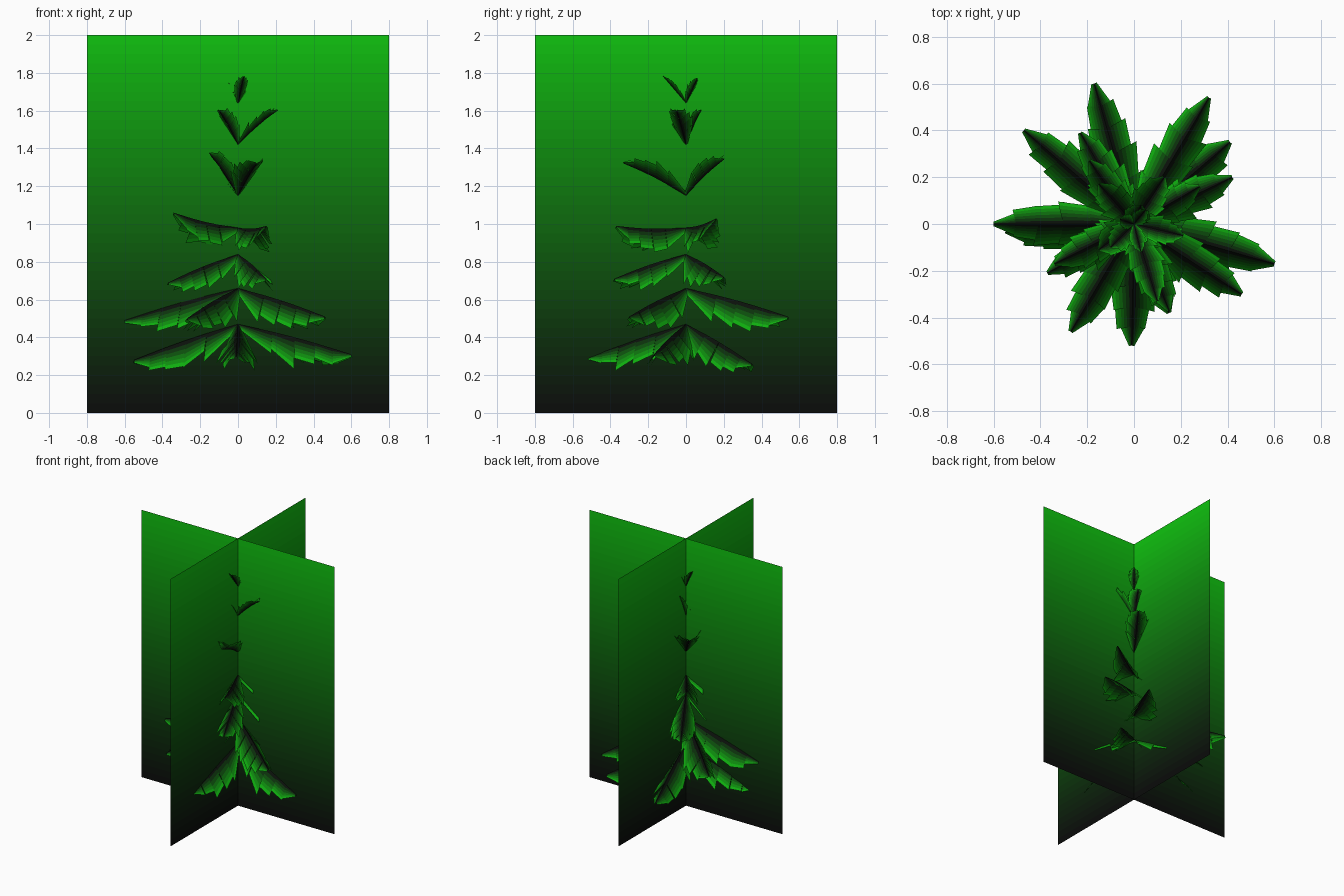
import bpy, math, random
from mathutils import Vector

if "Cube" in bpy.data.objects:
    bpy.data.objects.remove(bpy.data.objects["Cube"])

random.seed(4)
BANDS, STRIPS = 40, 6
DARK, GREEN = Vector((0.04, 0.045, 0.04)), Vector((0.06, 0.77, 0.06))
mats = []
for i in range(BANDS):
    m = bpy.data.materials.new(f"green_{i}")
    c = DARK.lerp(GREEN, i / (BANDS - 1))
    m.diffuse_color = (*[((v + 0.055) / 1.055) ** 2.4 for v in c], 1)
    m.use_nodes = True
    m.node_tree.nodes["Principled BSDF"].inputs["Base Color"].default_value = m.diffuse_color
    mats.append(m)


def make(name, verts, faces, shades):
    me = bpy.data.meshes.new(name)
    me.from_pydata(verts, [], faces)
    for m in mats:
        me.materials.append(m)
    for p, s in zip(me.polygons, shades):
        p.material_index = s
    ob = bpy.data.objects.new(name, me)
    bpy.context.collection.objects.link(ob)
    return ob


# crossed upright cards, shaded dark to green in bands
def card(name, angle):
    verts = [(s * 0.8, 0, 2 * i / BANDS) for i in range(BANDS + 1) for s in (-1, 1)]
    faces = [(2 * i, 2 * i + 1, 2 * i + 3, 2 * i + 2) for i in range(BANDS)]
    make(name, verts, faces, range(BANDS)).rotation_euler.z = angle


card("card_across", 0)
card("card_along", math.pi / 2)


# frond: ridge with a row of loose leaflets down each side
def frond(name, base_z, tip, width, droop, sag):
    root, tip = Vector((0, 0, base_z)), Vector(tip)
    out = Vector((tip.x, tip.y, 0))
    length = out.length
    out.normalize()
    side = Vector((-out.y, out.x, 0))
    ts = [0, 0.3, 0.5, 0.68, 0.84, 1]
    wide = [0.55, 0.95, 1.0, 0.85, 0.6, 0.1]

    def spine(t):
        p = root.lerp(tip, t)
        p.z -= sag * math.sin(math.pi * t)
        return p

    verts, faces, shades = [], [], []
    for s in (-1, 1):
        for i in range(5):
            a, b = spine(ts[i]), spine(ts[i + 1])
            rims = []
            for p, k, grow in ((a, wide[i], 0.85), (b, wide[i + 1], 1.05)):
                f = k * grow * random.uniform(0.88, 1.1)
                rims.append(p + side * s * width * f + out * length * 0.04 * f
                            - Vector((0, 0, droop * f * random.uniform(0.85, 1.15))))
            if i == 0:
                rims[0] = a + (rims[0] - a) * 0.4
            n = len(verts)
            for j in range(STRIPS + 1):
                verts += [a.lerp(rims[0], j / STRIPS), b.lerp(rims[1], j / STRIPS)]
            for j in range(STRIPS):
                q = n + 2 * j
                faces.append((q, q + 1, q + 3, q + 2) if s < 0 else (q, q + 2, q + 3, q + 1))
                shades.append(int((j + 0.3) / STRIPS * (BANDS - 1)))
    make(name, verts, faces, shades)


# tiers: root height, leaf half width, droop, sag, frond tips
tiers = [
    (0.47, 0.10, 0.135, -0.01, [(0.60, -0.17, 0.31), (0.41, 0.35, 0.26), (-0.17, 0.60, 0.30),
                                (-0.55, -0.03, 0.28), (-0.01, -0.52, 0.30)]),
    (0.66, 0.095, 0.135, -0.01, [(0.46, -0.30, 0.51), (0.32, 0.54, 0.51), (-0.47, 0.40, 0.50),
                                 (-0.60, 0.0, 0.49), (-0.27, -0.46, 0.50)]),
    (0.84, 0.085, 0.11, -0.01, [(0.42, 0.20, 0.72), (-0.23, 0.39, 0.70),
                                (-0.37, -0.21, 0.69), (0.15, -0.38, 0.71)]),
    (0.98, 0.08, 0.12, 0.01, [(-0.34, -0.17, 1.06), (0.15, -0.37, 0.99),
                              (0.28, 0.16, 1.03), (-0.19, 0.27, 1.0)]),
    (1.15, 0.075, -0.07, -0.01, [(-0.15, -0.11, 1.37), (0.10, -0.33, 1.32),
                                 (0.13, 0.20, 1.34), (-0.15, 0.17, 1.34)]),
    (1.42, 0.06, -0.05, -0.01, [(0.21, -0.05, 1.60), (-0.10, -0.10, 1.60), (0.03, 0.08, 1.60)]),
    (1.64, 0.035, -0.03, 0.0, [(0.03, -0.12, 1.78), (0.05, 0.06, 1.77), (-0.06, 0.02, 1.77)]),
]
for t, (z, w, d, sag, tips) in enumerate(tiers):
    for k, tip in enumerate(tips):
        frond(f"frond_tier{t + 1}_{k + 1}", z, tip, w, d, sag)
